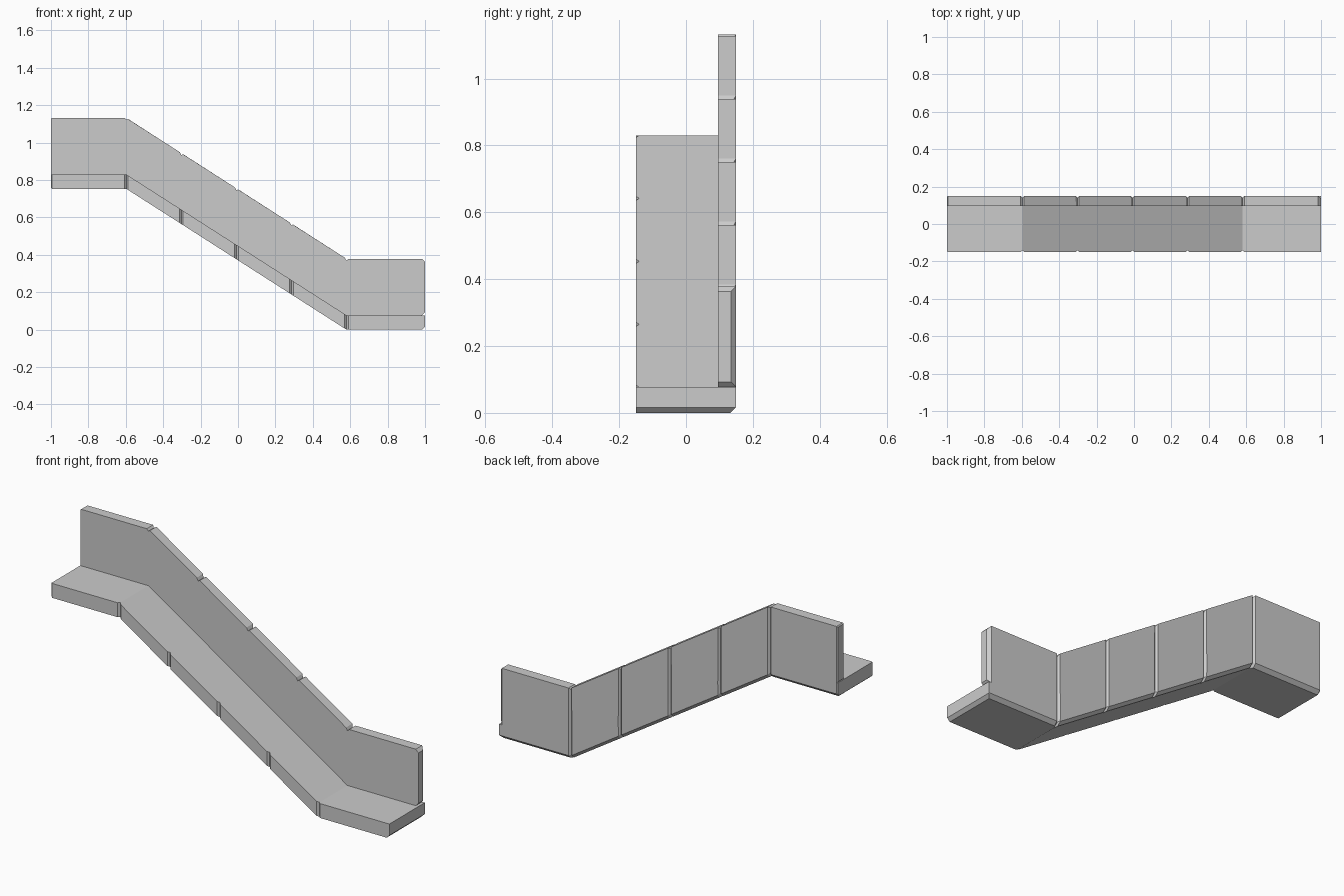
import bpy, bmesh

if "Cube" in bpy.data.objects:
    bpy.data.objects.remove(bpy.data.objects["Cube"])

# Stations along the sloped run (x, base height)
DROP = 0.753
X0, X1 = -0.597, 0.58
path = [(-1.0, DROP)]
path += [(X0 + (X1 - X0) * i / 4, DROP * (1 - i / 4)) for i in range(5)]
path += [(1.0, 0.0)]

T, H = 0.077, 0.379          # slab thickness, wall top
D, F, C = 0.15, 0.096, 0.018  # half depth, wall front face, underside chamfer

# Cross-sections in (y, z)
slab_profile = [(-D, 0), (D - C, 0), (D, C), (D, T), (-D, T)]
wall_profile = [(F, T), (D, T), (D, H), (F, H)]


def panel(name, profile, a, b, start, end):
    """Prism swept from a to b; start/end = (cap edge indices, bevel width)."""
    bm = bmesh.new()
    rings = [[bm.verts.new((x, y, z + h)) for y, h in profile] for x, z in (a, b)]
    n = len(profile)
    bm.faces.new(rings[0])
    bm.faces.new(rings[1][::-1])
    for i in range(n):
        j = (i + 1) % n
        bm.faces.new((rings[0][i], rings[1][i], rings[1][j], rings[0][j]))
    picks = []
    for ring, (ids, width) in zip(rings, (start, end)):
        picks.append(([bm.edges.get((ring[i], ring[(i + 1) % n])) for i in ids], width))
    for edges, width in picks:
        bmesh.ops.bevel(bm, geom=edges, offset=width, offset_type='OFFSET',
                        segments=1, affect='EDGES')
    bmesh.ops.recalc_face_normals(bm, faces=bm.faces[:])
    mesh = bpy.data.meshes.new(name)
    bm.to_mesh(mesh)
    bm.free()
    obj = bpy.data.objects.new(name, mesh)
    bpy.context.collection.objects.link(obj)


# One floor slab and one back wall per segment, chamfered at each joint
last = len(path) - 2
for k in range(last + 1):
    a, b = path[k], path[k + 1]
    w0 = 0.005 if k == 0 else 0.01
    w1 = 0.016 if k == last else 0.01
    slab_start = [4, 0, 1, 2] if k == 0 else [4, 1, 2]
    slab_end = [0] if k == last else [4, 1, 2]
    wall_start = [0, 1, 2] if k == 0 else [1, 2]
    wall_end = [0, 1, 2] if k == last else [1, 2]
    panel(f"floor_slab_{k + 1}", slab_profile, a, b, (slab_start, w0), (slab_end, w1))
    panel(f"back_wall_{k + 1}", wall_profile, a, b, (wall_start, w0), (wall_end, w1))
